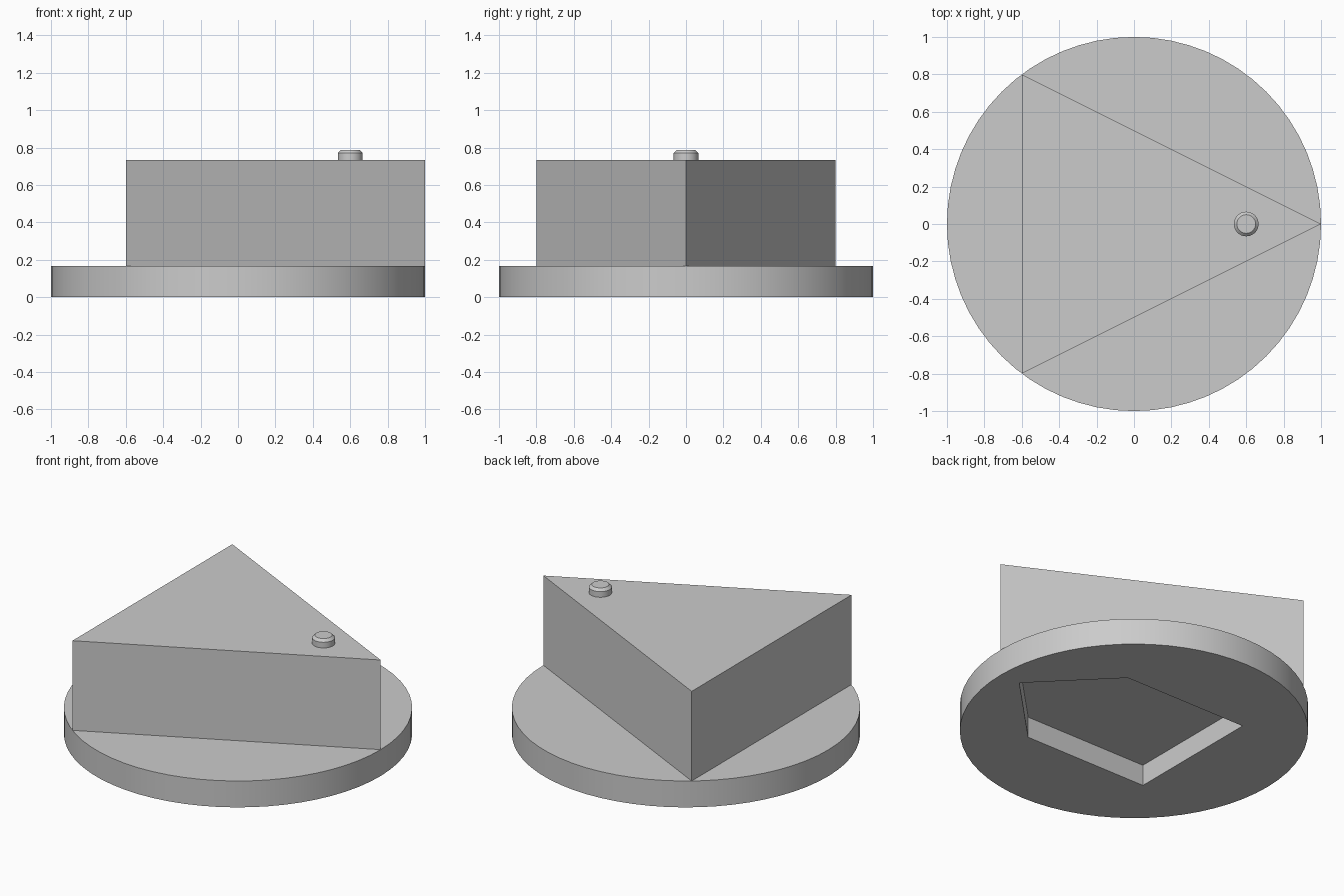
import bpy
import bmesh
from math import cos, sin, pi, radians

cube = bpy.data.objects.get("Cube")
if cube:
    bpy.data.objects.remove(cube, do_unlink=True)

grey = bpy.data.materials.new("plain_grey")
grey.use_nodes = True
grey.diffuse_color = (0.6, 0.6, 0.6, 1)
grey.node_tree.nodes["Principled BSDF"].inputs["Base Color"].default_value = (0.6, 0.6, 0.6, 1)


def extrude_outline(name, outline, bottom, top):
    """Upright solid standing on a flat outline."""
    bm = bmesh.new()
    face = bm.faces.new([bm.verts.new((x, y, bottom)) for x, y in outline])
    grown = bmesh.ops.extrude_face_region(bm, geom=[face])
    verts = [v for v in grown["geom"] if isinstance(v, bmesh.types.BMVert)]
    bmesh.ops.translate(bm, verts=verts, vec=(0, 0, top - bottom))
    bmesh.ops.recalc_face_normals(bm, faces=bm.faces)
    mesh = bpy.data.meshes.new(name)
    bm.to_mesh(mesh)
    bm.free()
    mesh.materials.append(grey)
    obj = bpy.data.objects.new(name, mesh)
    bpy.context.collection.objects.link(obj)
    return obj


def circle(radius, sides, cx=0):
    return [(cx + radius * cos(2 * pi * i / sides), radius * sin(2 * pi * i / sides))
            for i in range(sides)]


def smooth(obj):
    bpy.ops.object.select_all(action="DESELECT")
    obj.select_set(True)
    bpy.context.view_layer.objects.active = obj
    bpy.ops.object.shade_smooth_by_angle(angle=radians(30))


BASE_TOP, BODY_TOP = 0.167, 0.735

# Round base with a five-sided socket cut into its underside
base = extrude_outline("round_base", circle(1, 64), 0, BASE_TOP)
socket = extrude_outline(
    "socket_cutter",
    [(0.86, 0), (0.42, 0.445), (-0.44, 0.445), (-0.44, -0.445), (0.42, -0.445)],
    -0.1, 0.133)
socket.hide_render = True
socket.hide_viewport = True
cut = base.modifiers.new("socket", "BOOLEAN")
cut.operation = "DIFFERENCE"
cut.solver = "EXACT"
cut.object = socket
smooth(base)

# Triangular body pointing to the left side
extrude_outline("triangular_body", [(1, 0), (-0.6, 0.8), (-0.6, -0.8)], BASE_TOP, BODY_TOP)

# Small round button with a chamfered rim
button = extrude_outline("button", circle(0.066, 32, 0.6), BODY_TOP, 0.787)
bm = bmesh.new()
bm.from_mesh(button.data)
rim = [e for e in bm.edges if all(v.co.z > BODY_TOP + 0.01 for v in e.verts)]
bmesh.ops.bevel(bm, geom=rim, offset=0.016, segments=1, affect="EDGES")
bm.to_mesh(button.data)
bm.free()
smooth(button)
